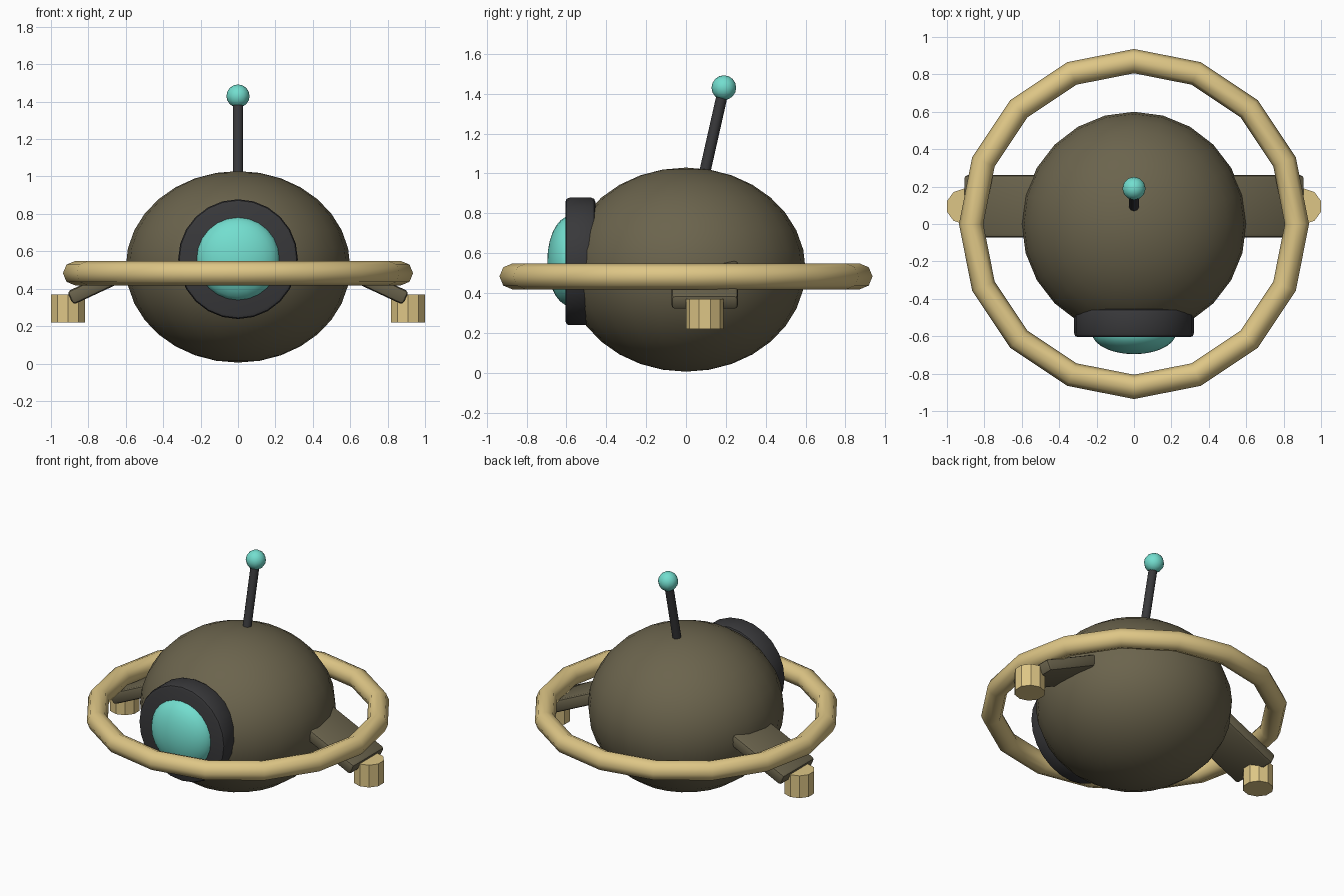
import bpy, math
from mathutils import Vector

if "Cube" in bpy.data.objects:
    bpy.data.objects.remove(bpy.data.objects["Cube"])


def mat(name, rgb):
    m = bpy.data.materials.new(name)
    m.diffuse_color = (*rgb, 1)
    m.use_nodes = True
    m.node_tree.nodes["Principled BSDF"].inputs["Base Color"].default_value = m.diffuse_color
    return m


OLIVE = mat("olive brown", (0.147, 0.127, 0.074))
TAN = mat("tan", (0.73, 0.565, 0.238))
DARK = mat("charcoal", (0.040, 0.040, 0.043))
TEAL = mat("teal", (0.171, 0.73, 0.624))


def finish(name, material, smooth=None, scale=None, bevel=0, segments=2):
    """Name, scale, colour, bevel and shade the newly added object."""
    ob = bpy.context.object
    ob.name = name
    if scale:
        ob.scale = scale
        bpy.ops.object.transform_apply(location=False, rotation=False, scale=True)
    ob.data.materials.append(material)
    if bevel:
        b = ob.modifiers.new("bevel", 'BEVEL')
        b.width, b.segments, b.limit_method = bevel, segments, 'ANGLE'
        bpy.ops.object.modifier_apply(modifier=b.name)
    if smooth:
        bpy.ops.object.shade_smooth_by_angle(angle=math.radians(smooth))
    return ob


# Body: slightly squashed ball
bpy.ops.mesh.primitive_uv_sphere_add(segments=24, ring_count=16, radius=1,
                                     location=(0, 0, 0.517))
finish("body", OLIVE, 60, (0.6, 0.6, 0.512))

# Hoop around the body
bpy.ops.mesh.primitive_torus_add(major_segments=16, minor_segments=8,
                                 major_radius=0.871, minor_radius=0.065,
                                 location=(0, 0, 0.483))
finish("hoop", TAN, 60)

# Eye collar and lens on the front
bpy.ops.mesh.primitive_cylinder_add(vertices=24, radius=0.32, depth=0.15,
                                    location=(0, -0.53, 0.558),
                                    rotation=(math.pi / 2, 0, 0))
finish("eye_collar", DARK, 40, bevel=0.02)
bpy.ops.mesh.primitive_uv_sphere_add(segments=24, ring_count=14, radius=1,
                                     location=(0, -0.58, 0.56),
                                     rotation=(math.pi / 2, 0, 0))
finish("eye_lens", TEAL, 60, (0.226, 0.226, 0.116))

# Antenna leaning backwards, with a ball on its tip
base, tip = Vector((0, 0.077, 0.93)), Vector((0, 0.19, 1.43))
bpy.ops.mesh.primitive_cylinder_add(vertices=10, radius=0.028,
                                    depth=(tip - base).length,
                                    location=(base + tip) / 2,
                                    rotation=(tip - base).to_track_quat('Z', 'Y').to_euler())
finish("antenna_rod", DARK, 45)
bpy.ops.mesh.primitive_uv_sphere_add(segments=12, ring_count=8, radius=0.062, location=tip)
finish("antenna_ball", TEAL, 60)

# Drooping side fins, each with a ten-sided foot
tilt, length = math.radians(25), 0.5
for side, label in ((1, "right"), (-1, "left")):
    x = 0.898 - math.cos(tilt) * length / 2
    z = 0.349 + math.sin(tilt) * length / 2
    bpy.ops.mesh.primitive_cube_add(size=1, location=(side * x, 0.094, z),
                                    rotation=(0, side * tilt, 0))
    finish(label + "_fin", OLIVE, 40, (length, 0.335, 0.078), bevel=0.02)
    bpy.ops.mesh.primitive_cylinder_add(vertices=10, radius=0.095, depth=0.15,
                                        location=(side * 0.909, 0.094, 0.295))
    finish(label + "_foot", TAN)
